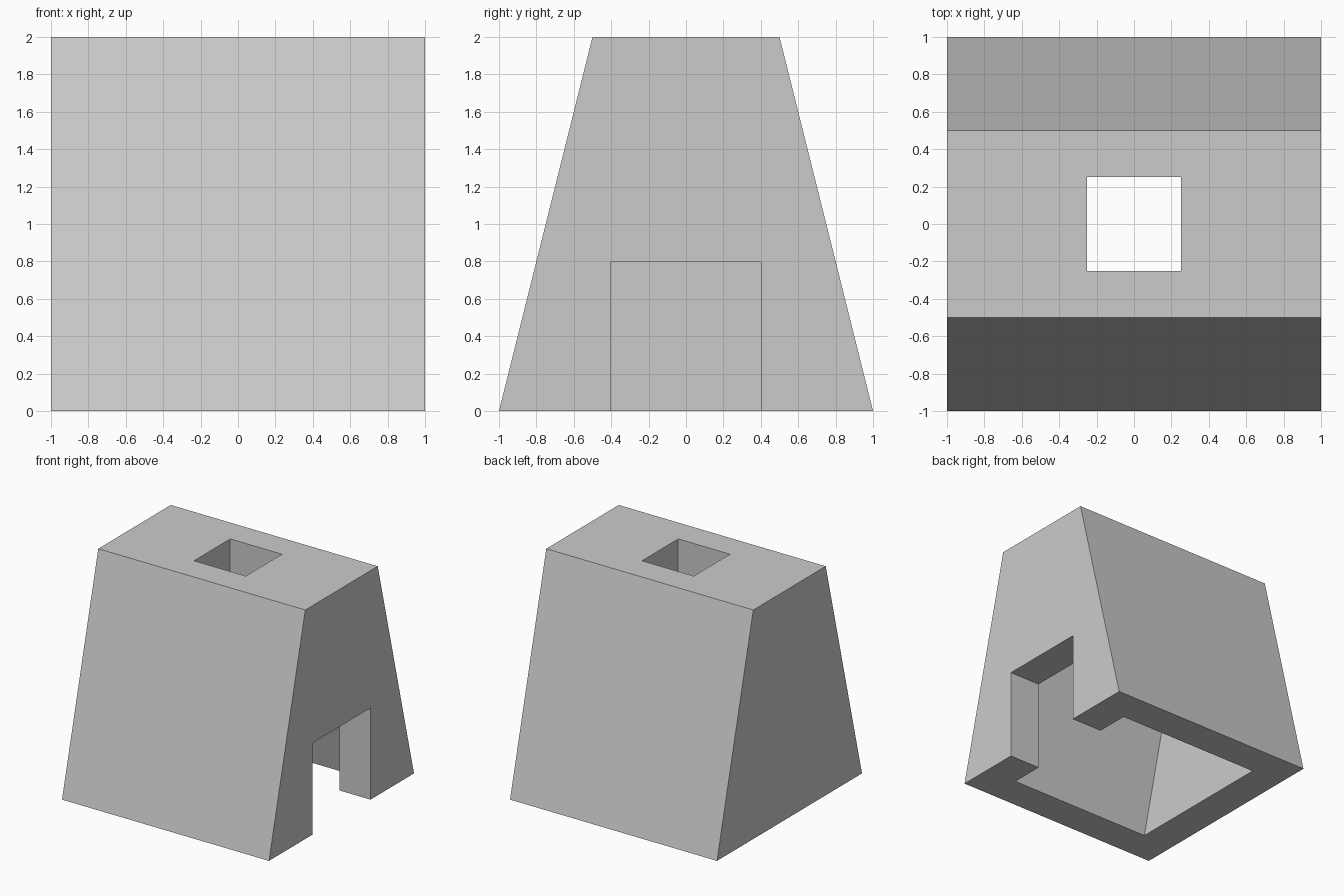
import bpy
import bmesh

default = bpy.data.objects.get("Cube")
if default:
    bpy.data.objects.remove(default, do_unlink=True)

grey = bpy.data.materials.new("plain grey")
grey.use_nodes = True
colour = (0.6, 0.6, 0.6, 1)
grey.diffuse_color = colour
grey.node_tree.nodes["Principled BSDF"].inputs["Base Color"].default_value = colour


def block(name, half_x, base_y, top_y, z0, z1, mid_x=0):
    """Block whose front and back lean in from base_y to top_y."""
    bm = bmesh.new()
    bmesh.ops.create_cube(bm, size=2)
    for v in bm.verts:
        top = v.co.z > 0
        v.co.x = mid_x + v.co.x * half_x
        v.co.y *= top_y if top else base_y
        v.co.z = z1 if top else z0
    mesh = bpy.data.meshes.new(name)
    bm.to_mesh(mesh)
    bm.free()
    mesh.materials.append(grey)
    obj = bpy.data.objects.new(name, mesh)
    bpy.context.collection.objects.link(obj)
    return obj


# Tapered housing
housing = block("housing", 1, 1, 0.5, 0, 2)

# Open-bottomed chamber, top shaft and side doorway cut out of it
wall = 0.3
slope = 0.25
low, high = -0.2, 2 - wall
inner = 1 - wall
cutters = [
    block("chamber_cutter", inner, inner - slope * low, inner - slope * high, low, high),
    block("shaft_cutter", 0.25, 0.25, 0.25, 1.2, 2.2),
    block("doorway_cutter", 0.3, 0.4, 0.4, low, 0.8, mid_x=0.9),
]
for cutter in cutters:
    cutter.hide_render = True
    cutter.hide_viewport = True
    cutter.display_type = 'WIRE'
    cut = housing.modifiers.new(cutter.name, 'BOOLEAN')
    cut.operation = 'DIFFERENCE'
    cut.solver = 'EXACT'
    cut.object = cutter
